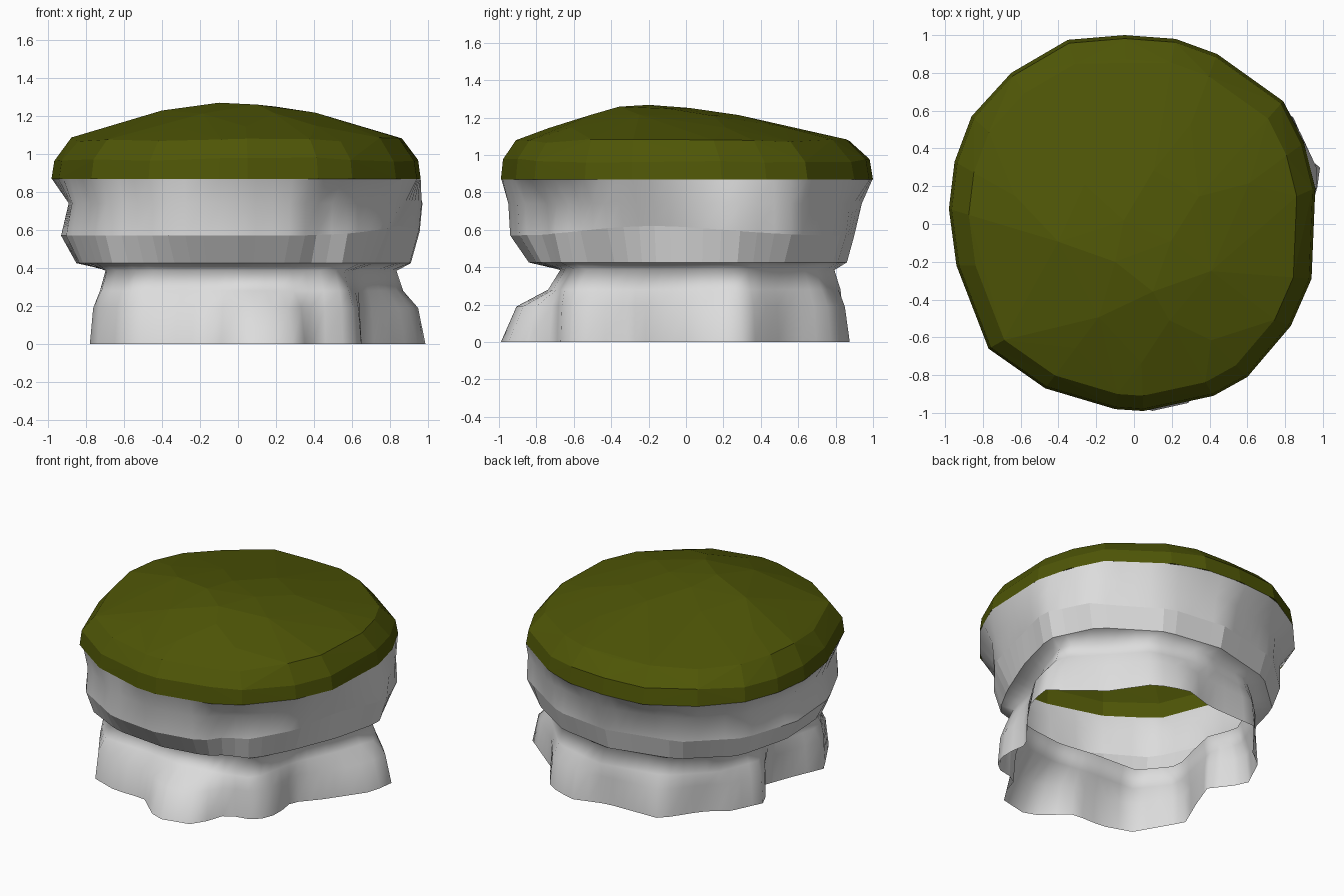
import bpy, bmesh, math, random
from mathutils import Vector

if "Cube" in bpy.data.objects:
    bpy.data.objects.remove(bpy.data.objects["Cube"])

random.seed(4)
N = 64  # sides of the lofted rock


def material(name, rgb):
    m = bpy.data.materials.new(name)
    m.diffuse_color = (*rgb, 1)
    m.use_nodes = True
    m.node_tree.nodes["Principled BSDF"].inputs["Base Color"].default_value = m.diffuse_color
    return m


def radius_at(outline, a):
    """Distance from the centre to a closed outline along angle a."""
    d = Vector((math.cos(a), math.sin(a)))
    best = 0
    for i, p in enumerate(outline):
        p, q = Vector(p), Vector(outline[(i + 1) % len(outline)])
        e = q - p
        den = d.x * e.y - d.y * e.x
        if abs(den) < 1e-9:
            continue
        r = (p.x * e.y - p.y * e.x) / den
        t = (p.x * d.y - p.y * d.x) / den
        if r > 0 and -1e-6 <= t <= 1 + 1e-6:
            best = max(best, r)
    return best


def ring(outline, z, scale=1.0):
    pts = []
    for i in range(N):
        a = 2 * math.pi * i / N
        r = radius_at(outline, a) * scale
        pts.append(Vector((r * math.cos(a), r * math.sin(a), z)))
    return pts


def add_object(name, bm, mat):
    me = bpy.data.meshes.new(name)
    bm.to_mesh(me)
    bm.free()
    me.materials.append(mat)
    ob = bpy.data.objects.new(name, me)
    bpy.context.collection.objects.link(ob)
    return ob


def loft(name, rings, mat, smooth):
    """Skin a stack of rings; smooth[i] is the shading of band i."""
    bm = bmesh.new()
    loops = [[bm.verts.new(p) for p in r] for r in rings]
    for k, (a, b) in enumerate(zip(loops, loops[1:])):
        for i in range(N):
            j = (i + 1) % N
            bm.faces.new((a[i], a[j], b[j], b[i])).smooth = smooth[k]
    return add_object(name, bm, mat)


grey = material("pale_stone", (0.72, 0.72, 0.72))
green = material("moss_green", (0.078, 0.093, 0.002))

# Outlines of the rock, from the lobed foot up to the rim
foot = [(.96, .12), (.985, .3), (.67, .55), (.5, .8), (.28, .88), (.05, .81), (-.35, .8),
        (-.52, .55), (-.66, .44), (-.77, .21), (-.61, 0), (-.68, -.19), (-.78, -.42),
        (-.6, -.73), (-.4, -.8), (-.17, -.8), (.05, -1), (.32, -.94), (.4, -.7),
        (.6, -.66), (.66, -.5), (.63, -.31), (.77, -.15)]
neck = [(.88, .3), (.67, .52), (.47, .74), (.1, .83), (-.35, .74), (-.6, .5), (-.72, .2),
        (-.64, 0), (-.68, -.2), (-.74, -.45), (-.56, -.68), (-.2, -.7), (.05, -.74),
        (.3, -.71), (.57, -.64), (.64, -.3), (.78, 0)]
ledge_in = [(.92, .25), (.77, .56), (.4, .8), (0, .86), (-.45, .75), (-.75, .48), (-.85, .1),
            (-.83, -.3), (-.68, -.65), (-.38, -.8), (0, -.84), (.3, -.79), (.4, -.71),
            (.57, -.66), (.7, -.42), (.83, -.1)]
ledge_out = [(.97, .25), (.85, .56), (.4, .85), (0, .9), (-.5, .78), (-.8, .5), (-.93, .1),
             (-.9, -.3), (-.72, -.68), (-.35, -.9), (0, -.94), (.33, -.88), (.42, -.76),
             (.58, -.7), (.78, -.45), (.86, -.1)]
waist = [(.98, .27), (.85, .55), (.5, .82), (0, .94), (-.5, .8), (-.8, .5), (-.89, .1),
         (-.87, -.3), (-.7, -.68), (-.35, -.9), (0, -.95), (.33, -.89), (.42, -.79),
         (.56, -.7), (.85, -.4)]
rim = [(.79, .65), (.9, .43), (.96, .19), (.94, -.29), (.83, -.54), (.6, -.81), (.42, -.91),
       (.05, -.99), (-.1, -.98), (-.47, -.87), (-.77, -.66), (-.94, -.22), (-.98, .08),
       (-.95, .33), (-.86, .57), (-.65, .8), (-.35, .975), (-.05, 1), (.22, .98), (.44, .9)]

# Rock body: open lobed shell with shelved feet and a faceted undercut ledge
r0, r2 = ring(foot, 0), ring(neck, .28)
r1 = [p.lerp(q, .33) for p, q in zip(r0, r2)]
for p in r1:
    p.z = .19
inset = ring(neck, .385, .96)
for p in inset:
    p.y *= .95 if p.y < 0 else 1
r4 = ring(ledge_out, .57)
for p in r4:
    p.z += .05 * max(0, math.cos(math.atan2(p.y, p.x) + .2)) ** 6
body = [r0, r1, r2, inset, ring(ledge_in, .425), r4, ring(waist, .74), ring(rim, .868)]
loft("rock_body", body, grey, [True, True, True, True, False, True, True])

# Moss cap: faceted low dome wrapped over shrinking rim outlines, open below
levels = [(.868, 1, 1), (.97, .985, 1), (1.075, .895, 1), (1.145, .67, 2), (1.215, .42, 3), (1.255, .2, 5)]
bm = bmesh.new()
for k, (z, s, step) in enumerate(levels):
    for x, y in rim[k % 2 if step > 1 else 0::step]:
        j = random.uniform(-.012, .012) if k else 0
        bm.verts.new((x * s + .02 * (1 - s), y * s - .22 * (1 - s), z + j))
bm.verts.new((-.1, -.2, 1.268))
bmesh.ops.convex_hull(bm, input=bm.verts[:])
loose = [v for v in bm.verts if not v.link_faces]
bmesh.ops.delete(bm, geom=loose, context='VERTS')
under = [f for f in bm.faces if all(v.co.z < .87 for v in f.verts)]
bmesh.ops.delete(bm, geom=under, context='FACES')
bmesh.ops.recalc_face_normals(bm, faces=bm.faces[:])
add_object("moss_cap", bm, green)
